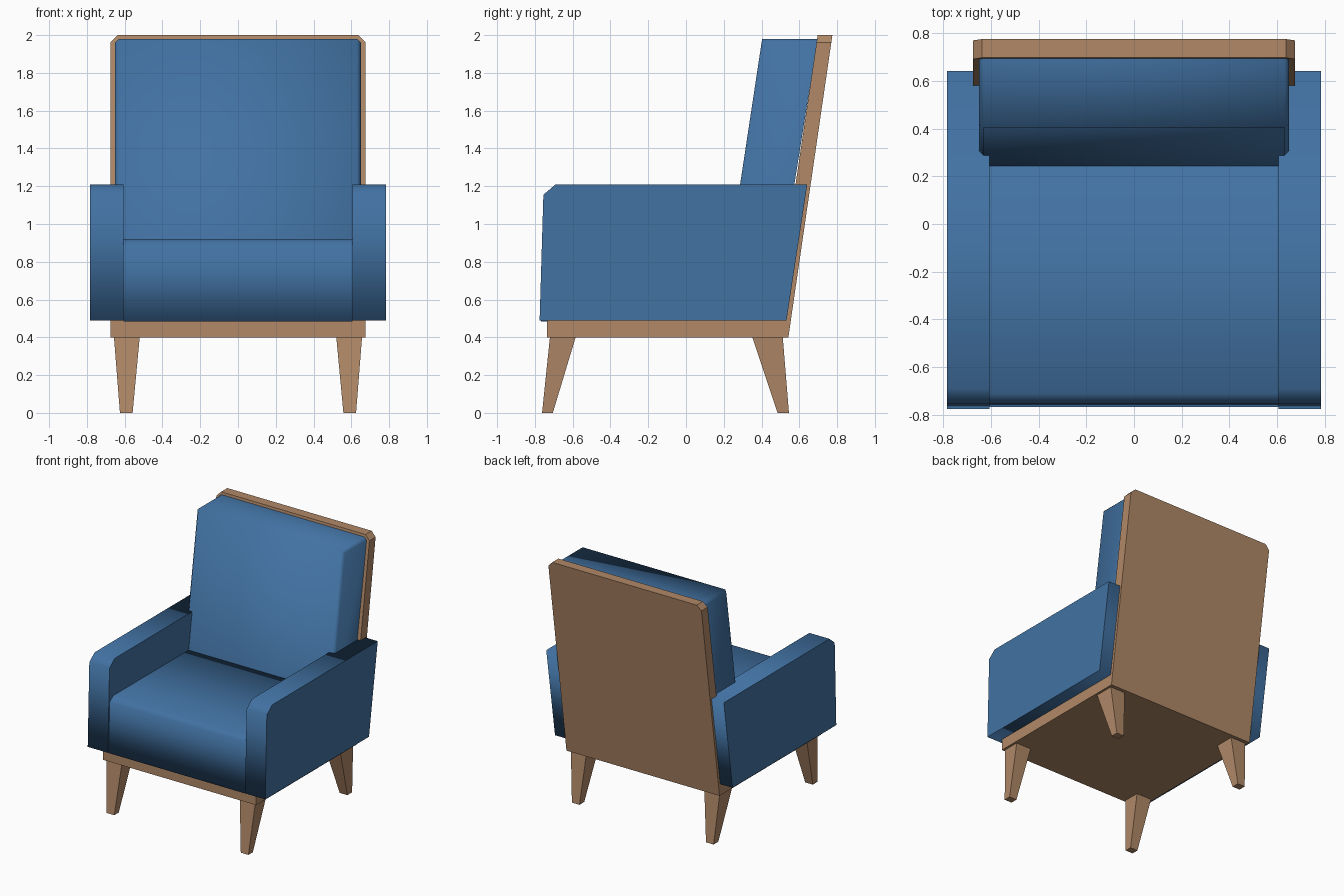
import bpy, bmesh, math

if "Cube" in bpy.data.objects:
    bpy.data.objects.remove(bpy.data.objects["Cube"])


def material(name, rgb):
    m = bpy.data.materials.new(name)
    m.diffuse_color = (*rgb, 1)
    m.use_nodes = True
    m.node_tree.nodes["Principled BSDF"].inputs["Base Color"].default_value = m.diffuse_color
    return m


BLUE = material("blue fabric", (0.054, 0.168, 0.365))
WOOD = material("warm wood", (0.440, 0.250, 0.138))


def add_object(name, bm, mat):
    bmesh.ops.recalc_face_normals(bm, faces=bm.faces[:])
    mesh = bpy.data.meshes.new(name)
    bm.to_mesh(mesh)
    bm.free()
    mesh.materials.append(mat)
    ob = bpy.data.objects.new(name, mesh)
    bpy.context.collection.objects.link(ob)
    return ob


def side_profile(name, points, x0, x1, mat, smooth=False):
    """Extrude a (y, z) outline along x; optionally smooth the rim, keeping sides flat."""
    bm = bmesh.new()
    cap = bm.faces.new([bm.verts.new((x0, y, z)) for y, z in points])
    ext = bmesh.ops.extrude_face_region(bm, geom=[cap], use_keep_orig=True)
    for v in ext["geom"]:
        if isinstance(v, bmesh.types.BMVert):
            v.co.x = x1
    bm.normal_update()
    for f in bm.faces:
        f.smooth = smooth and abs(f.normal.x) < 0.5
    for e in bm.edges:
        e.smooth = all(abs(f.normal.x) < 0.5 for f in e.link_faces)
    return add_object(name, bm, mat)


def hexahedron(name, low, high, mat):
    """Solid between two level rectangles, each (x0, x1, y0, y1, z)."""
    bm = bmesh.new()
    rings = [[bm.verts.new(p) for p in ((a, c, z), (b, c, z), (b, d, z), (a, d, z))]
             for a, b, c, d, z in (low, high)]
    bm.faces.new(rings[0])
    bm.faces.new(rings[1])
    for i in range(4):
        j = (i + 1) % 4
        bm.faces.new((rings[0][i], rings[0][j], rings[1][j], rings[1][i]))
    return add_object(name, bm, mat)


def bevel_edges(ob, width, pick):
    """Chamfer the edges whose two end points satisfy the rule."""
    bm = bmesh.new()
    bm.from_mesh(ob.data)
    edges = [e for e in bm.edges if pick(e.verts[0].co, e.verts[1].co)]
    bmesh.ops.bevel(bm, geom=edges, offset=width, segments=1, affect='EDGES')
    bm.to_mesh(ob.data)
    bm.free()


# Wooden base rail
side_profile("base", [(-0.735, 0.40), (0.53, 0.40), (0.54, 0.49), (-0.735, 0.49)],
             -0.675, 0.675, WOOD)

# Leaning wooden back panel with clipped top corners
panel = side_profile("back_panel", [(0.46, 0.40), (0.542, 0.40), (0.775, 2.0), (0.697, 2.0)],
                     -0.675, 0.675, WOOD)
bevel_edges(panel, 0.038, lambda a, b: min(a.z, b.z) > 1.9 and abs(a.x - b.x) < 0.01)

# Seat cushion with softened front edge
side_profile("seat", [(-0.767, 0.485), (0.50, 0.485), (0.50, 0.92), (-0.71, 0.92), (-0.752, 0.885)],
             -0.607, 0.607, BLUE, smooth=True)

# Back cushion, leaning, with small chamfers at the sides
cushion = hexahedron("back_cushion", (-0.65, 0.65, 0.217, 0.50, 0.75),
                     (-0.65, 0.65, 0.403, 0.697, 1.98), BLUE)


def cushion_side(a, b):
    if abs(a.x - b.x) > 0.01:
        return False
    front = (a.y < 0.42 and b.y < 0.42)
    return front or min(a.z, b.z) > 1.9


bevel_edges(cushion, 0.02, cushion_side)
bpy.context.view_layer.objects.active = cushion
cushion.select_set(True)
bpy.ops.object.shade_smooth_by_angle(angle=math.radians(60))

# Arms and legs on both sides
ARM = [(-0.775, 0.49), (0.532, 0.49), (0.642, 1.21), (-0.69, 1.21), (-0.755, 1.155)]
for s, side in ((-1, "left"), (1, "right")):
    side_profile(side + "_arm", ARM, s * 0.605, s * 0.783, BLUE, smooth=True)
    hexahedron("front_leg_" + side, (s * 0.558, s * 0.625, -0.762, -0.705, 0),
               (s * 0.52, s * 0.657, -0.72, -0.583, 0.405), WOOD)
    hexahedron("back_leg_" + side, (s * 0.558, s * 0.625, 0.485, 0.545, 0),
               (s * 0.52, s * 0.657, 0.35, 0.512, 0.405), WOOD)
